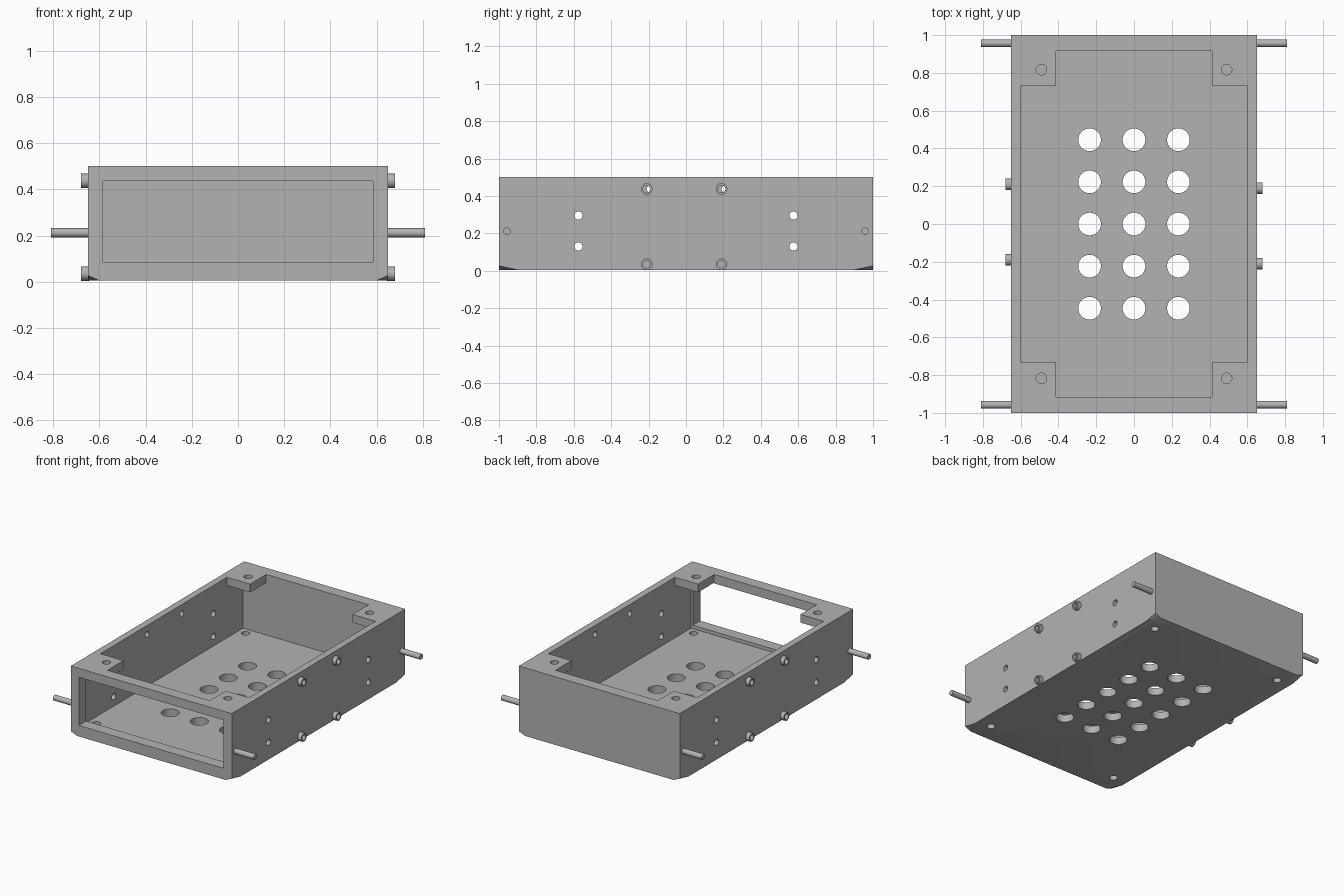
import bpy
import bmesh
from math import pi
from mathutils import Matrix, Vector

if "Cube" in bpy.data.objects:
    bpy.data.objects.remove(bpy.data.objects["Cube"])

grey = bpy.data.materials.new("plain grey")
grey.use_nodes = True
GREY = (0.45, 0.45, 0.45, 1)
grey.diffuse_color = GREY
grey.node_tree.nodes["Principled BSDF"].inputs["Base Color"].default_value = GREY

W, D, BASE, TOP = 0.65, 1.0, 0.005, 0.502   # case half width, half depth, z range
IN_X, IN_Y, FLOOR, TAB_Z = 0.6, 0.915, 0.06, 0.442
PIN_Z = 0.212


def make(name, bm):
    bmesh.ops.recalc_face_normals(bm, faces=bm.faces)
    mesh = bpy.data.meshes.new(name)
    bm.to_mesh(mesh)
    bm.free()
    mesh.materials.append(grey)
    obj = bpy.data.objects.new(name, mesh)
    bpy.context.collection.objects.link(obj)
    return obj


def add_box(bm, lo, hi):
    lo, hi = Vector(lo), Vector(hi)
    bmesh.ops.create_cube(bm, size=1, matrix=Matrix.Translation((lo + hi) / 2)
                          @ Matrix.Diagonal((*(hi - lo), 1)))


def add_cylinder(bm, centre, radius, length, axis="Z", sides=32):
    turn = Matrix.Rotation(pi / 2, 4, "Y") if axis == "X" else Matrix.Identity(4)
    bmesh.ops.create_cone(bm, cap_ends=True, segments=sides, radius1=radius, radius2=radius,
                          depth=length, matrix=Matrix.Translation(centre) @ turn)


def smooth(obj):
    bpy.ops.object.select_all(action="DESELECT")
    obj.select_set(True)
    bpy.context.view_layer.objects.active = obj
    bpy.ops.object.shade_smooth_by_angle(angle=0.6)


def cut(obj, bm):
    cutter = make("cutter", bm)
    cutter.hide_render = True
    mod = obj.modifiers.new("cut", "BOOLEAN")
    mod.operation, mod.solver, mod.object = "DIFFERENCE", "EXACT", cutter
    bpy.context.view_layer.objects.active = obj
    bpy.ops.object.modifier_apply(modifier=mod.name)
    bpy.data.objects.remove(cutter)


# Bushing positions: the two sides are half-turn copies of each other
bushings = [(s, s * y, z) for s in (1, -1) for y in (-0.21, 0.19) for z in (0.035, 0.437)]
corners = [(sx, sy) for sx in (1, -1) for sy in (1, -1)]

# Case shell
bm = bmesh.new()
add_box(bm, (-W, -D, BASE), (W, D, TOP))
case = make("case", bm)

# Inner cavity
bm = bmesh.new()
add_box(bm, (-IN_X, -IN_Y, FLOOR), (IN_X, IN_Y, TAB_Z))
cut(case, bm)

# Top opening, a rectangle that leaves four corner tabs
bm = bmesh.new()
quarter = [(IN_X, 0.73), (0.413, 0.73), (0.413, IN_Y)]
outline = quarter + [(-x, y) for x, y in reversed(quarter)]
outline += [(-x, -y) for x, y in outline]
face = bm.faces.new([bm.verts.new((x, y, 0.3)) for x, y in outline])
walls = bmesh.ops.extrude_face_region(bm, geom=[face])
bmesh.ops.translate(bm, vec=(0, 0, 0.4),
                    verts=[v for v in walls["geom"] if isinstance(v, bmesh.types.BMVert)])
cut(case, bm)

# Front window
bm = bmesh.new()
add_box(bm, (-0.585, -1.1, 0.085), (0.585, -0.8, 0.437))
cut(case, bm)

# Vents, screw holes, side holes and bushing bores
bm = bmesh.new()
for x in (-0.235, 0, 0.235):
    for row in range(-2, 3):
        add_cylinder(bm, (x, row * 0.223, 0), 0.06, 0.3, sides=48)
for sx, sy in corners:
    add_cylinder(bm, (sx * 0.49, sy * 0.817, TOP), 0.028, 0.2)
    add_cylinder(bm, (sx * 0.54, sy * 0.86, 0), 0.028, 0.2)
    for z in (0.13, 0.295):
        add_cylinder(bm, (sx * W, sy * 0.575, z), 0.022, 0.2, "X")
for s, y, z in bushings:
    add_cylinder(bm, (s * W, y, z), 0.02, 0.16, "X")
cut(case, bm)

# Clipped bottom corners
bm = bmesh.new()
for sx, sy in corners:
    apex = Vector((sx * W, sy * D, BASE))
    # enlarged wedge sharing the plane of the clipped corner
    legs = [(-sx * 0.05, 0, 0), (0, -sy * 0.1, 0), (0, 0, 0.022)]
    tip = apex + Vector((sx * 0.05, sy * 0.1, -0.022))
    verts = [bm.verts.new(tip)] + [bm.verts.new(tip + Vector(leg) * 4) for leg in legs]
    for skip in range(4):
        bm.faces.new([v for i, v in enumerate(verts) if i != skip])
    # slide so the sloping face passes through the three corner points
cut(case, bm)
smooth(case)

# Side pins
for sx, sy in corners:
    bm = bmesh.new()
    add_cylinder(bm, (sx * 0.715, sy * 0.957, PIN_Z), 0.02, 0.19, "X")
    smooth(make(f"{'left' if sx > 0 else 'right'}_{'back' if sy > 0 else 'front'}_pin", bm))

# Hollow bushings
for number, (s, y, z) in enumerate(bushings, 1):
    bm = bmesh.new()
    add_cylinder(bm, (s * 0.6625, y, z), 0.031, 0.035, "X")
    bushing = make(f"side_bushing_{number}", bm)
    bm = bmesh.new()
    add_cylinder(bm, (s * 0.6625, y, z), 0.02, 0.2, "X")
    cut(bushing, bm)
    smooth(bushing)
